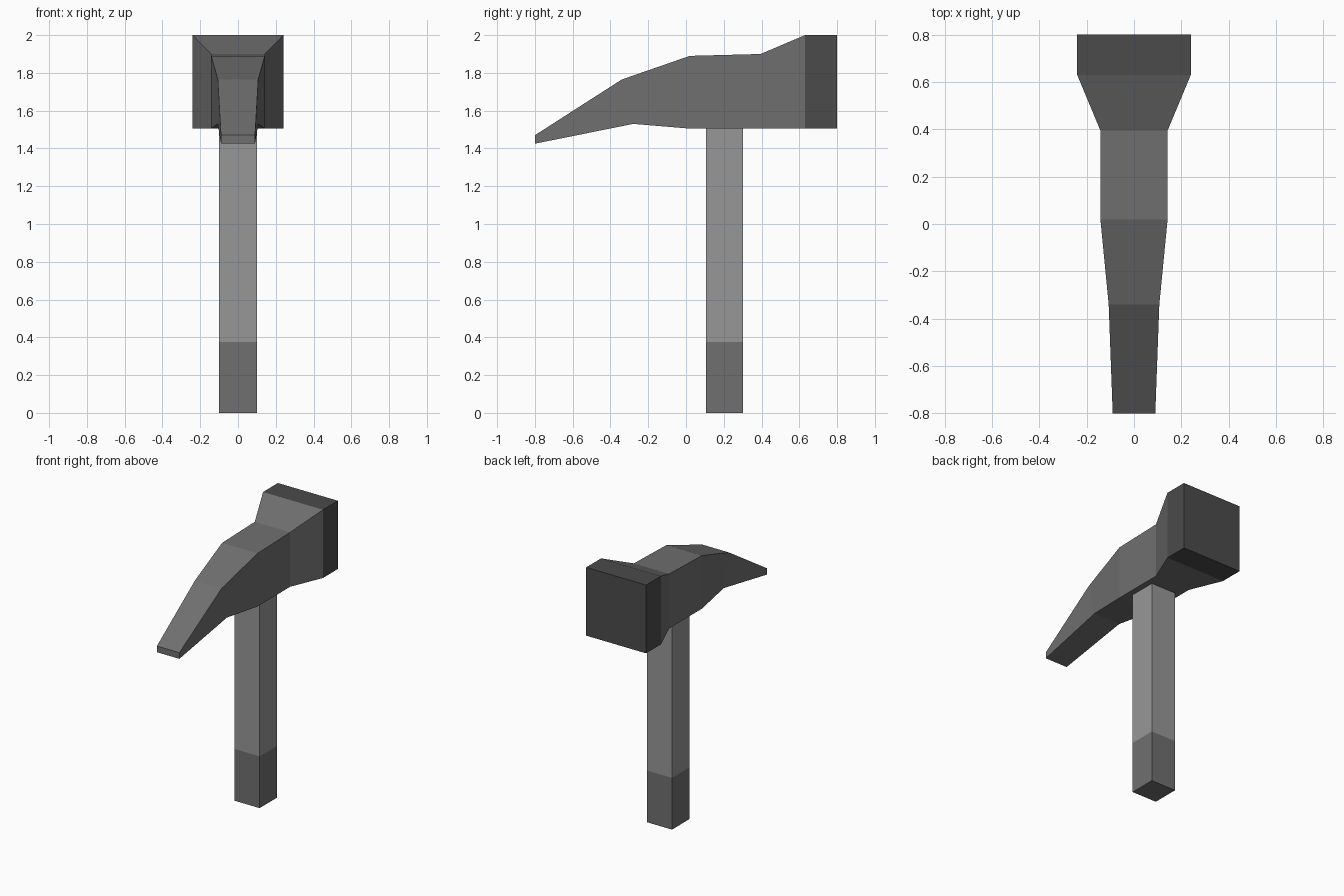
import bpy, bmesh

if "Cube" in bpy.data.objects:
    bpy.data.objects.remove(bpy.data.objects["Cube"])


def material(name, value):
    mat = bpy.data.materials.new(name)
    mat.diffuse_color = (value, value, value, 1)
    mat.use_nodes = True
    mat.node_tree.nodes["Principled BSDF"].inputs["Base Color"].default_value = mat.diffuse_color
    return mat


def loft(name, rings, mats, rule):
    """Skin four-cornered rings, cap both ends, colour faces by a rule on their centre."""
    bm = bmesh.new()
    loops = [[bm.verts.new(p) for p in ring] for ring in rings]
    for a, b in zip(loops, loops[1:]):
        for i in range(4):
            j = (i + 1) % 4
            bm.faces.new((a[i], a[j], b[j], b[i]))
    bm.faces.new(loops[0])
    bm.faces.new(loops[-1])
    bmesh.ops.recalc_face_normals(bm, faces=bm.faces)
    for f in bm.faces:
        f.material_index = rule(f.calc_center_median())
    mesh = bpy.data.meshes.new(name)
    bm.to_mesh(mesh)
    bm.free()
    for m in mats:
        mesh.materials.append(m)
    obj = bpy.data.objects.new(name, mesh)
    bpy.context.collection.objects.link(obj)
    return obj


light_grey = material("light grey shaft", 0.31)
mid_grey = material("mid grey metal", 0.16)
dark_grey = material("dark grey striking face", 0.07)

# Handle: square shaft with a darker grip at the bottom
handle_rings = [[(-0.1, 0.105, z), (0.1, 0.105, z), (0.1, 0.303, z), (-0.1, 0.303, z)]
                for z in (0, 0.375, 1.51)]
loft("handle", handle_rings, [light_grey, mid_grey],
     lambda c: 1 if c.z < 0.375 else 0)

# Head: sections from peen tip to striking face
# (half width, top y, top z, bottom y, bottom z)
sections = [
    (0.09, -0.80, 1.47, -0.80, 1.425),
    (0.107, -0.34, 1.765, -0.28, 1.53),
    (0.142, 0.02, 1.89, 0.02, 1.505),
    (0.142, 0.395, 1.90, 0.395, 1.505),
    (0.24, 0.63, 2.0, 0.63, 1.505),
    (0.24, 0.80, 2.0, 0.80, 1.505),
]
head_rings = [[(-w, yb, zb), (w, yb, zb), (w, yt, zt), (-w, yt, zt)]
              for w, yt, zt, yb, zb in sections]
loft("hammer_head", head_rings, [mid_grey, dark_grey],
     lambda c: 1 if c.y > 0.63 else 0)
